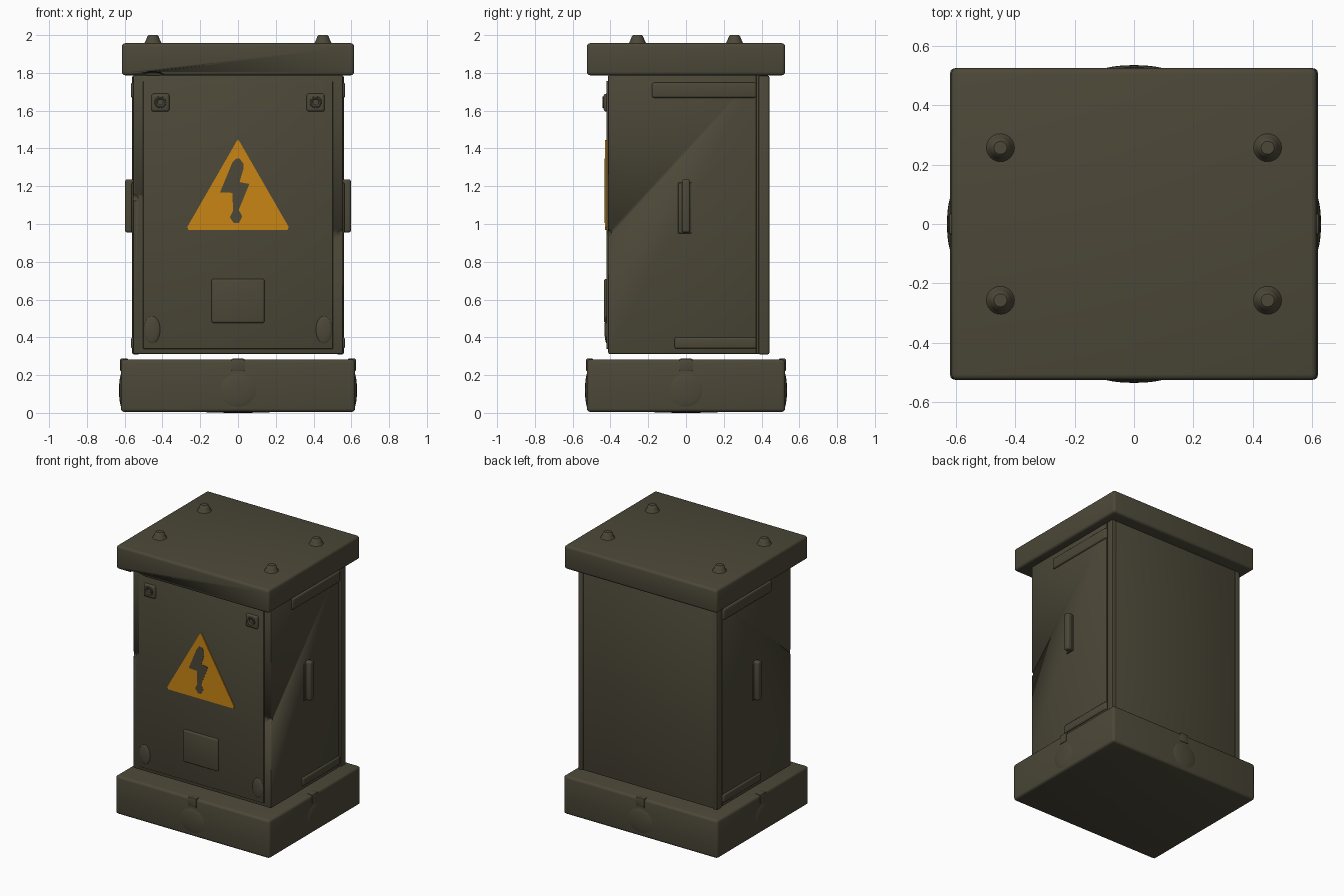
import bpy, bmesh, math
from mathutils import Matrix, Vector

if "Cube" in bpy.data.objects:
    bpy.data.objects.remove(bpy.data.objects["Cube"])


def material(name, rgb):
    m = bpy.data.materials.new(name)
    m.diffuse_color = (*rgb, 1)
    m.use_nodes = True
    m.node_tree.nodes["Principled BSDF"].inputs["Base Color"].default_value = m.diffuse_color
    return m


OLIVE = material("olive_paint", (0.072, 0.065, 0.040))
ORANGE = material("warning_orange", (0.58, 0.235, 0.007))


def finish(bm, name, mat=OLIVE):
    bmesh.ops.recalc_face_normals(bm, faces=bm.faces)
    me = bpy.data.meshes.new(name)
    bm.to_mesh(me)
    bm.free()
    me.materials.append(mat)
    ob = bpy.data.objects.new(name, me)
    bpy.context.collection.objects.link(ob)
    bpy.ops.object.select_all(action='DESELECT')
    ob.select_set(True)
    bpy.context.view_layer.objects.active = ob
    bpy.ops.object.shade_smooth_by_angle(angle=math.radians(35))
    return ob


def box(name, x, y, z, bevel=0.006, segs=2):
    """Rounded box from (min, max) ranges."""
    bm = bmesh.new()
    bmesh.ops.create_cube(bm, size=1)
    for v in bm.verts:
        v.co = Vector([(a + b) / 2 + c * (b - a) for (a, b), c in zip((x, y, z), v.co)])
    if bevel:
        bmesh.ops.bevel(bm, geom=bm.edges[:], offset=bevel, segments=segs,
                        affect='EDGES', profile=0.5, clamp_overlap=True)
    return finish(bm, name)


def bump(name, centre, radii):
    bm = bmesh.new()
    bmesh.ops.create_uvsphere(bm, u_segments=32, v_segments=16, radius=1)
    bm.transform(Matrix.Translation(centre) @ Matrix.Diagonal((*radii, 1)))
    return finish(bm, name)


def lathe(name, profile, matrix, steps=24):
    """Spin (radius, height) profile about z, then place it."""
    bm = bmesh.new()
    vs = [bm.verts.new((r, 0, h)) for r, h in profile]
    es = [bm.edges.new(p) for p in zip(vs, vs[1:])]
    bmesh.ops.spin(bm, geom=vs + es, cent=(0, 0, 0), axis=(0, 0, 1),
                   angle=2 * math.pi, steps=steps)
    bmesh.ops.remove_doubles(bm, verts=bm.verts, dist=1e-5)
    bm.transform(matrix)
    return finish(bm, name)


def plate(name, pts, y_back, y_front, mat):
    """Flat outline in x-z, extruded towards the front."""
    bm = bmesh.new()
    f = bm.faces.new([bm.verts.new((x, y_back, z)) for x, z in pts])
    ext = bmesh.ops.extrude_face_region(bm, geom=[f])
    bmesh.ops.translate(bm, vec=(0, y_front - y_back, 0),
                        verts=[g for g in ext['geom'] if isinstance(g, bmesh.types.BMVert)])
    return finish(bm, name, mat)


def cut(target, cutter):
    mod = target.modifiers.new("nick", 'BOOLEAN')
    mod.object = cutter
    mod.operation = 'DIFFERENCE'
    mod.solver = 'EXACT'
    bpy.ops.object.select_all(action='DESELECT')
    bpy.context.view_layer.objects.active = target
    target.select_set(True)
    bpy.ops.object.modifier_apply(modifier=mod.name)
    bpy.data.objects.remove(cutter)


# Plinth, floating just below the cabinet
box("base", (-0.62, 0.62), (-0.525, 0.525), (0.005, 0.283), 0.018, 3)
for s in (-1, 1):
    bump("base_bulge_front_back", (0, s * 0.515, 0.12), (0.11, 0.02, 0.10))
    bump("base_bulge_side", (s * 0.61, 0, 0.12), (0.02, 0.10, 0.10))
    ys = sorted((s * 0.49, s * 0.529))
    xs = sorted((s * 0.58, s * 0.624))
    box("base_clip_front_back", (-0.035, 0.035), ys, (0.22, 0.287))
    box("base_clip_side", xs, (-0.035, 0.035), (0.22, 0.287))
bump("base_foot", (0, 0, 0.02), (0.3, 0.3, 0.02))

# Cabinet body
body = box("body", (-0.555, 0.555), (-0.412, 0.374), (0.312, 1.79), 0.008)
cut(body, bump("nick_cutter", (0.56, -0.42, 0.955), (0.035, 0.025, 0.022)))
cut(body, bump("nick_cutter", (-0.56, -0.42, 1.14), (0.035, 0.02, 0.022)))
box("back_panel", (-0.546, 0.546), (0.36, 0.434), (0.312, 1.79), 0.006)
box("door", (-0.503, 0.503), (-0.422, -0.38), (0.338, 1.758), 0.006)

# Corner posts, side strips and handles, mirrored
for s in (-1, 1):
    def side(a, b):
        return sorted((s * a, s * b))
    box("back_post", side(0.52, 0.56), (0.383, 0.441), (0.31, 1.785), 0.008)
    box("side_top_strip", side(0.53, 0.567), (-0.18, 0.372), (1.668, 1.748), 0.011, 3)
    box("side_bottom_strip", side(0.53, 0.567), (-0.06, 0.372), (0.34, 0.40), 0.011, 3)
    box("handle_plate", side(0.54, 0.563), (-0.042, 0.03), (0.95, 1.22), 0.006)
    box("handle", side(0.55, 0.598), (-0.022, 0.022), (0.955, 1.236), 0.012, 3)
    # Fastener pads and rings on the door
    cx = s * 0.411
    box("bolt_pad", (cx - 0.048, cx + 0.048), (-0.436, -0.41), (1.595, 1.69), 0.013, 3)
    front = Matrix.Translation((cx, -0.433, 1.645)) @ Matrix.Rotation(math.pi / 2, 4, 'X')
    lathe("bolt_ring", [(0.032, 0), (0.030, 0.008), (0.024, 0.010), (0.017, 0.006),
                        (0.014, 0.001), (0, 0.001)], front)
    bump("door_corner_boss", (s * 0.455, -0.418, 0.44), (0.045, 0.014, 0.075))

# Raised label plate
box("label_plate", (-0.14, 0.14), (-0.434, -0.41), (0.476, 0.71), 0.011, 3)

# Warning triangle with a plain flash symbol
plate("warning_triangle", [(0.262, 0.968), (0.268, 0.985), (0.008, 1.437), (0, 1.445),
                           (-0.008, 1.437), (-0.268, 0.985), (-0.262, 0.968)],
      -0.421, -0.429, ORANGE)
plate("flash_symbol", [(-0.03, 1.325), (-0.012, 1.345), (0.008, 1.347), (0.028, 1.32),
                       (0.028, 1.29), (0.008, 1.222), (0.06, 1.212), (0.004, 1.075),
                       (0.022, 1.04), (0.005, 1.005), (-0.022, 1.005), (-0.043, 1.035),
                       (-0.026, 1.07), (-0.03, 1.165), (-0.095, 1.168)],
      -0.4285, -0.4305, OLIVE)

# Roof with a worn nick in the front lower edge
roof = box("roof", (-0.615, 0.615), (-0.525, 0.525), (1.787, 1.957), 0.018, 3)
cut(roof, bump("nick_cutter", (-0.45, -0.465, 1.784), (0.055, 0.03, 0.024)))
cut(roof, bump("nick_cutter", (-0.45, -0.53, 1.784), (0.06, 0.08, 0.024)))

# Roof bolts
for sx in (-1, 1):
    for sy in (-1, 1):
        lathe("roof_bolt", [(0.052, -0.004), (0.044, 0.006), (0.036, 0.022), (0.030, 0.038),
                            (0.022, 0.045), (0, 0.045)],
              Matrix.Translation((sx * 0.45, sy * 0.257, 1.955)))
